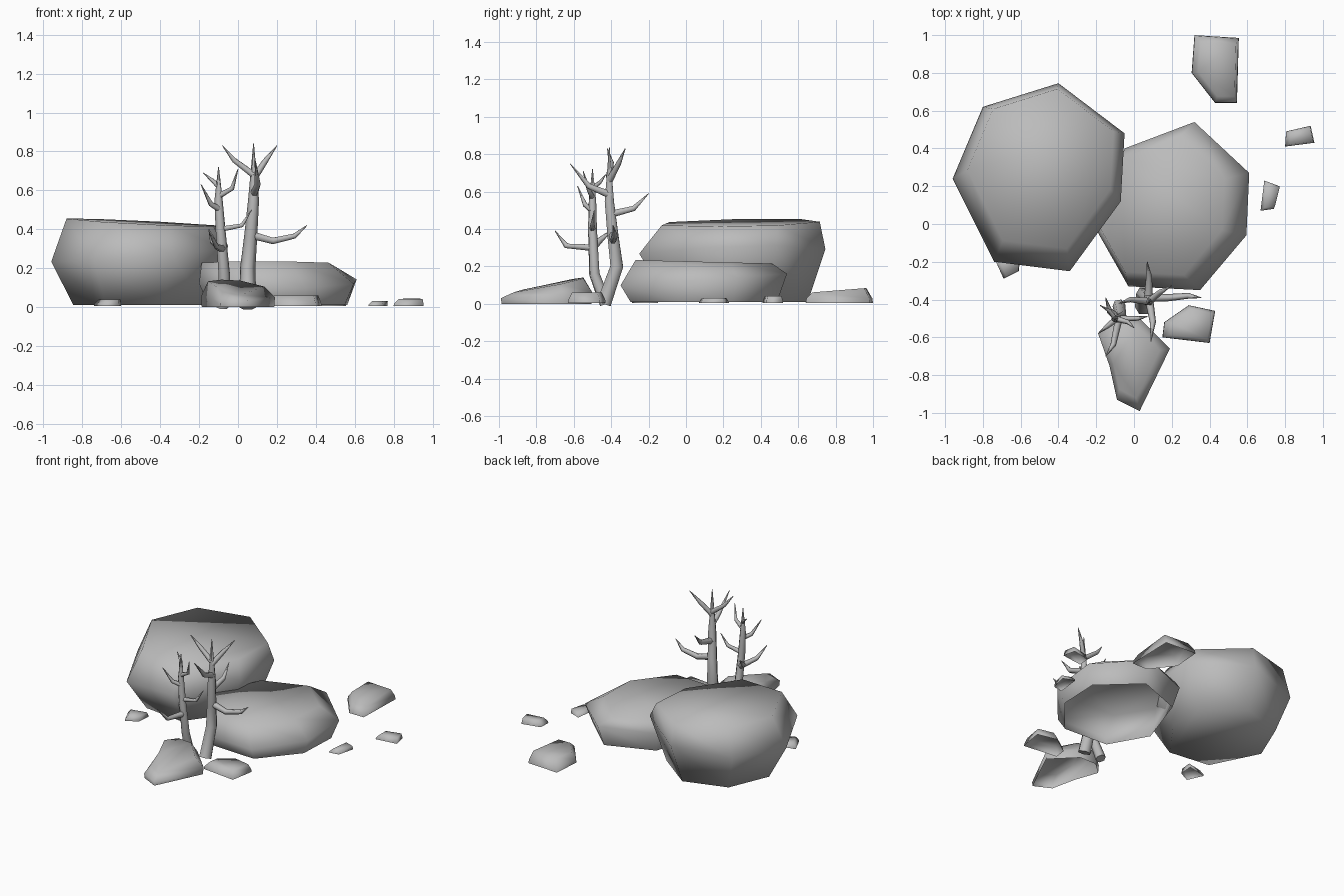
import bpy
import bmesh
from mathutils import Vector

if "Cube" in bpy.data.objects:
    bpy.data.objects.remove(bpy.data.objects["Cube"])

GREY = (0.5, 0.5, 0.5, 1)
stone = bpy.data.materials.new("plain grey")
stone.use_nodes = True
stone.diffuse_color = GREY
stone.node_tree.nodes["Principled BSDF"].inputs["Base Color"].default_value = GREY


def finish(name, mesh):
    mesh.materials.clear()
    mesh.materials.append(stone)
    mesh.polygons.foreach_set("use_smooth", [True] * len(mesh.polygons))
    obj = bpy.data.objects.new(name, mesh)
    bpy.context.collection.objects.link(obj)


def rock(name, outline, levels, closed=False):
    """Stack scaled, shifted and tilted copies of an outline.
    Each level is height, scale, shift x, shift y, tilt x, tilt y."""
    bm = bmesh.new()
    pts = [Vector(p) for p in outline]
    lo = Vector((min(p.x for p in pts), min(p.y for p in pts)))
    hi = Vector((max(p.x for p in pts), max(p.y for p in pts)))
    mid = (lo + hi) / 2
    rings = []
    for z, scale, dx, dy, tx, ty in levels:
        ring = []
        for p in pts:
            d = (p - mid) * scale
            ring.append(bm.verts.new((mid.x + dx + d.x, mid.y + dy + d.y,
                                      max(0, z + d.x * tx + d.y * ty))))
        rings.append(ring)
    n = len(pts)
    for low, high in zip(rings, rings[1:]):
        for i in range(n):
            j = (i + 1) % n
            bm.faces.new((low[i], low[j], high[j], high[i]))
    bm.faces.new(rings[-1])
    if closed:
        bm.faces.new(rings[0][::-1])
    bmesh.ops.recalc_face_normals(bm, faces=bm.faces)
    if sum((f.normal.z * f.calc_area() for f in bm.faces if f.verts[0] in rings[-1]
            and len(f.verts) == n)) < 0:
        bmesh.ops.reverse_faces(bm, faces=bm.faces)
    mesh = bpy.data.meshes.new(name)
    bm.to_mesh(mesh)
    bm.free()
    finish(name, mesh)


def tree(name, limbs):
    """Tapered tubes; each limb is a start radius and its path."""
    curve = bpy.data.curves.new(name, "CURVE")
    curve.dimensions = "3D"
    curve.bevel_depth = 1
    curve.bevel_resolution = 1
    curve.use_fill_caps = True
    for radius, path in limbs:
        spline = curve.splines.new("POLY")
        spline.points.add(len(path) - 1)
        for i, (point, co) in enumerate(zip(spline.points, path)):
            t = i / (len(path) - 1)
            point.co = (*co, 1)
            point.radius = radius * (1 - 0.5 * t) if t < 1 else 0.002
    temp = bpy.data.objects.new(name + " path", curve)
    bpy.context.collection.objects.link(temp)
    graph = bpy.context.evaluated_depsgraph_get()
    mesh = bpy.data.meshes.new_from_object(temp.evaluated_get(graph))
    bpy.data.objects.remove(temp)
    finish(name, mesh)


# Boulders
rock("large_boulder",
     [(-.8, .62), (-.4, .745), (-.05, .48), (-.07, .12), (-.34, -.25), (-.74, -.2), (-.96, .24)],
     [(.01, .75, 0, .03, 0, 0), (.27, 1, 0, 0, .08, .03), (.435, .85, .01, .045, -.05, .02)], True)
rock("medium_boulder",
     [(.32, .54), (.61, .27), (.595, -.06), (.35, -.35), (-.03, -.33), (-.2, -.03), (-.05, .4)],
     [(.01, .88, 0, 0, 0, 0), (.13, 1, 0, 0, 0, .07), (.225, .82, -.06, 0, 0, -.025)])

# Front stone with a rising top
rock("front_stone",
     [(-.19, -.58), (-.1, -.5), (.03, -.5), (.19, -.66), (.03, -.99), (-.09, -.93), (-.13, -.75)],
     [(0, .98, 0, 0, 0, 0), (.045, 1, 0, 0, 0, .06), (.1, .76, -.01, .01, -.05, .2)])

# Loose stones: outline, height, rise along y
stones = {
    "side_stone": ([(.15, -.6), (.16, -.52), (.29, -.43), (.43, -.46), (.4, -.63)], .06, 0),
    "back_stone": ([(.32, 1), (.555, .985), (.545, .64), (.43, .64), (.305, .8)], .073, .08),
    "left_pebble": ([(.8, .41), (.955, .43), (.935, .52), (.805, .49)], .042, .03),
    "inner_pebble": ([(.67, .07), (.74, .08), (.77, .2), (.69, .23)], .032, 0),
    "right_pebble": ([(-.74, -.18), (-.69, -.29), (-.61, -.25), (-.6, -.15)], .04, 0),
}
for name, (outline, height, rise) in stones.items():
    rock(name, outline, [(.005, 1, 0, 0, 0, 0), (height * .4, .98, 0, 0, 0, 0),
                         (height, .8, .01, 0, 0, rise)])

# Bare trees: trunk first, then branches
tree("tall_tree", [
    (.045, [(.05, -.44, 0), (.05, -.37, .2), (.065, -.39, .36), (.08, -.41, .55), (.08, -.41, .84)]),
    (.019, [(.08, -.41, .68), (-.02, -.4, .755), (-.08, -.42, .83)]),
    (.019, [(.08, -.41, .66), (.14, -.36, .75), (.2, -.325, .83)]),
    (.023, [(.07, -.39, .37), (.18, -.39, .34), (.29, -.38, .365), (.355, -.39, .42)]),
    (.022, [(.08, -.4, .58), (.1, -.52, .63), (.09, -.62, .75)]),
    (.022, [(.075, -.4, .48), (.08, -.28, .51), (.07, -.2, .59)]),
])
tree("short_tree", [
    (.034, [(-.08, -.43, 0), (-.07, -.49, .16), (-.09, -.5, .4), (-.1, -.5, .55), (-.1, -.5, .72)]),
    (.017, [(-.09, -.5, .5), (-.14, -.54, .53), (-.19, -.58, .63)]),
    (.013, [(-.1, -.5, .62), (-.13, -.46, .65), (-.18, -.43, .69)]),
    (.016, [(-.1, -.5, .57), (-.03, -.52, .61), (0, -.55, .71)]),
    (.016, [(-.09, -.5, .4), (.02, -.5, .42), (.07, -.49, .5)]),
    (.02, [(-.08, -.5, .3), (-.11, -.64, .31), (-.15, -.7, .39)]),
    (.022, [(-.08, -.5, .3), (-.13, -.46, .34), (-.15, -.39, .4)]),
])
